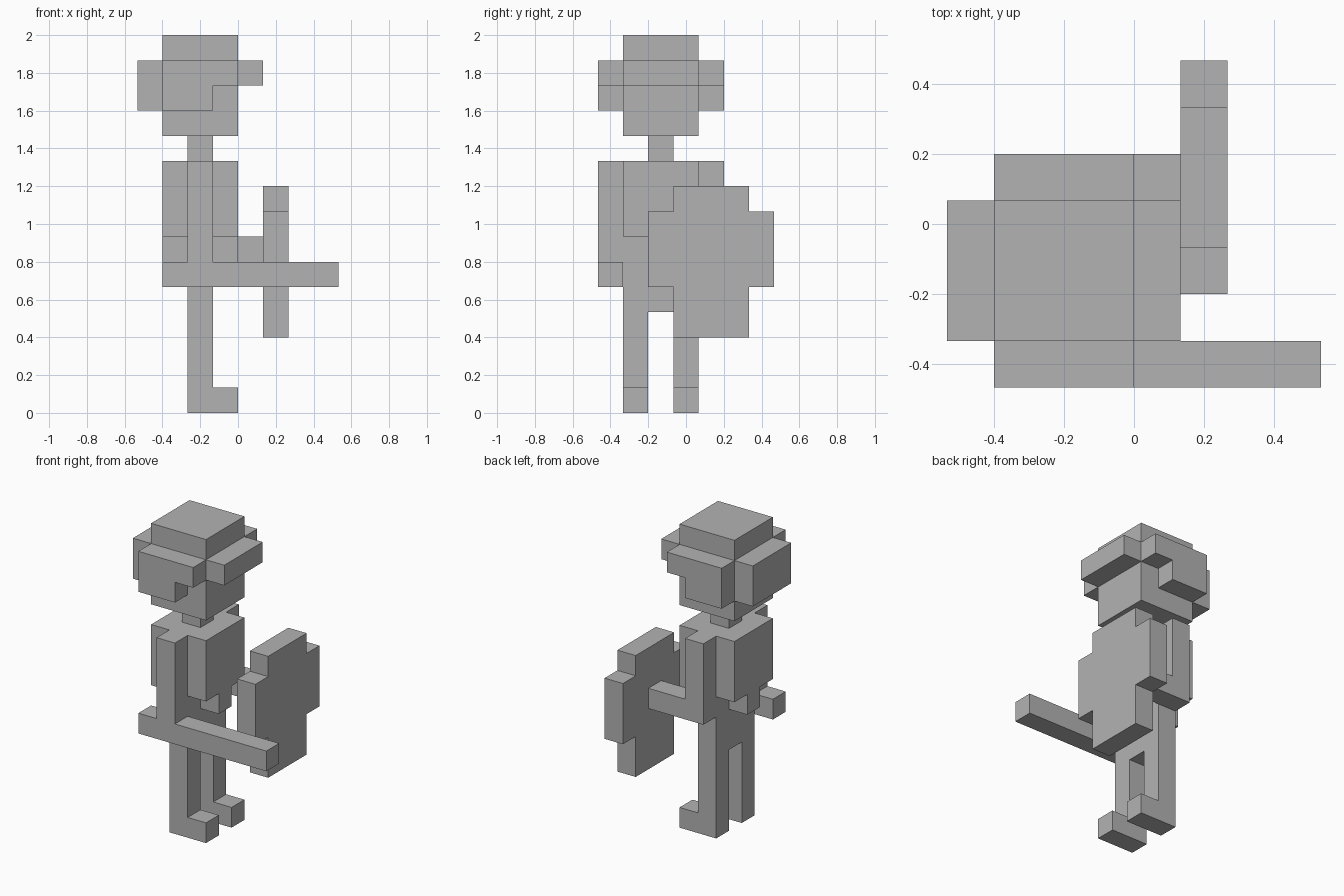
import bpy
import bmesh
from mathutils import Vector

cube = bpy.data.objects.get("Cube")
if cube:
    bpy.data.objects.remove(cube, do_unlink=True)

U = 2 / 15                       # one block
ORIGIN = Vector((4, 3.5, 0))     # grid point that lies at the world origin

grey = bpy.data.materials.new("plain grey")
grey.use_nodes = True
COLOUR = (0.45, 0.45, 0.45, 1)
grey.diffuse_color = COLOUR
grey.node_tree.nodes["Principled BSDF"].inputs["Base Color"].default_value = COLOUR


def prism(name, axis, lo, hi, outline):
    """Extrude an outline (in block units) along x or y from lo to hi."""
    def place(a, b, d):
        p = (d, a, b) if axis == "x" else (a, d, b)
        return (Vector(p) - ORIGIN) * U

    bm = bmesh.new()
    face = bm.faces.new([bm.verts.new(place(a, b, lo)) for a, b in outline])
    moved = bmesh.ops.extrude_face_region(bm, geom=[face])["geom"]
    step = place(0, 0, hi) - place(0, 0, lo)
    bmesh.ops.translate(bm, vec=step, verts=[v for v in moved if isinstance(v, bmesh.types.BMVert)])
    bmesh.ops.recalc_face_normals(bm, faces=bm.faces)
    mesh = bpy.data.meshes.new(name)
    bm.to_mesh(mesh)
    bm.free()
    mesh.materials.append(grey)
    obj = bpy.data.objects.new(name, mesh)
    bpy.context.scene.collection.objects.link(obj)
    return obj


def box(name, x, y, z):
    """Box between block coordinates, each given as (low, high)."""
    return prism(name, "x", x[0], x[1],
                 [(y[0], z[0]), (y[1], z[0]), (y[1], z[1]), (y[0], z[1])])


# Trunk with both legs, then the feet
prism("trunk_and_legs", "x", 2, 3,
      [(1, 0), (2, 0), (2, 4), (3, 4), (3, 0), (4, 0), (4, 10), (1, 10)])
for name, y in (("sword_side_foot", 1), ("shield_side_foot", 3)):
    box(name, (3, 4), (y, y + 1), (0, 1))

# Armour plates with a central tab
plate = [(1, 7), (2, 7), (2, 6), (3, 6), (3, 7), (4, 7), (4, 10), (1, 10)]
prism("chest_plate", "x", 3, 4, plate)
prism("back_plate", "x", 1, 2, plate)

# Arms
box("sword_arm", (2, 3), (0, 1), (6, 10))
prism("shield_arm", "y", 4, 5, [(2, 6), (5, 6), (5, 7), (3, 7), (3, 10), (2, 10)])

# Sword and shield
box("sword", (1, 8), (0, 1), (5, 6))
prism("shield", "x", 5, 6,
      [(3, 3), (6, 3), (6, 5), (7, 5), (7, 8), (6, 8),
       (6, 9), (3, 9), (3, 8), (2, 8), (2, 5), (3, 5)])

# Neck, head and helmet
box("neck", (2, 3), (2, 3), (10, 11))
box("head", (1, 4), (1, 4), (11, 15))
box("helmet_brim", (4, 5), (1, 4), (13, 14))
box("helmet_back", (0, 1), (1, 4), (12, 14))
cheek = [(1, 12), (3, 12), (3, 13), (4, 13), (4, 14), (1, 14)]
for name, y in (("sword_side_cheek", 0), ("shield_side_cheek", 4)):
    prism(name, "y", y, y + 1, cheek)
